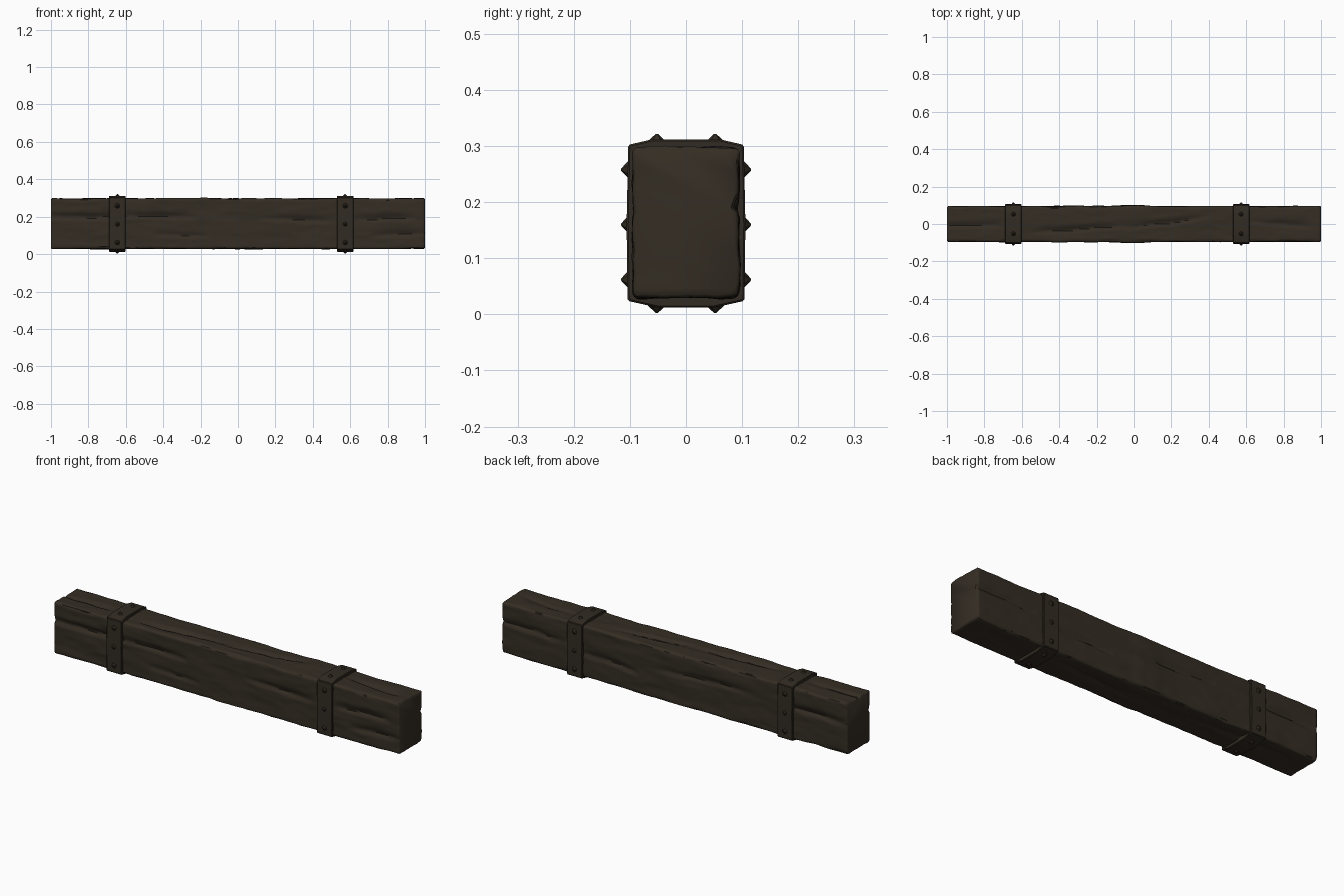
import bpy, bmesh, math
from mathutils import Vector, noise

cube = bpy.data.objects.get("Cube")
if cube:
    bpy.data.objects.remove(cube, do_unlink=True)


def material(name, color):
    m = bpy.data.materials.new(name)
    m.use_nodes = True
    m.diffuse_color = color
    m.node_tree.nodes["Principled BSDF"].inputs["Base Color"].default_value = color
    return m


wood = material("dark wood", (0.034, 0.026, 0.017, 1))
iron = material("dark iron", (0.031, 0.024, 0.016, 1))

HALF_Y, HALF_Z, MID_Z = 0.098, 0.137, 0.163
ROUND = 0.014


def finish(bm, name, mat, angle=40):
    bmesh.ops.recalc_face_normals(bm, faces=bm.faces)
    mesh = bpy.data.meshes.new(name)
    bm.to_mesh(mesh)
    bm.free()
    mesh.materials.append(mat)
    ob = bpy.data.objects.new(name, mesh)
    bpy.context.collection.objects.link(ob)
    bpy.ops.object.select_all(action='DESELECT')
    ob.select_set(True)
    bpy.context.view_layer.objects.active = ob
    bpy.ops.object.shade_smooth_by_angle(angle=math.radians(angle))
    return ob


def rounded_section(per_side_y=18, per_side_z=26, per_corner=4):
    """Rounded rectangle as (y, z, outward y, outward z)."""
    pts = []
    a, b = HALF_Y - ROUND, HALF_Z - ROUND
    corners = [(a, b), (-a, b), (-a, -b), (a, -b)]
    for i, (cy, cz) in enumerate(corners):
        for k in range(per_corner + 1):
            t = (i + k / per_corner) * math.pi / 2
            pts.append((cy + ROUND * math.cos(t), cz + ROUND * math.sin(t),
                        math.cos(t), math.sin(t)))
        ny, nz = corners[(i + 1) % 4]
        t = (i + 1) * math.pi / 2
        n = per_side_y if i % 2 == 0 else per_side_z
        for k in range(1, n):
            f = k / n
            pts.append((cy + (ny - cy) * f + ROUND * math.cos(t),
                        cz + (nz - cz) * f + ROUND * math.sin(t),
                        math.cos(t), math.sin(t)))
    return pts


# Wood cracks: side, start x, end x, start position, end position, depth
CRACKS = [
    ("front", -1.1, -0.5, 0.03, 0.035, 0.016),
    ("front", -0.55, -0.22, 0.04, 0.03, 0.014),
    ("front", 0.1, 0.5, 0.03, 0.01, 0.013),
    ("front", 0.62, 0.95, 0.02, 0.03, 0.014),
    ("front", -0.45, -0.15, -0.06, -0.07, 0.009),
    ("front", 0.7, 1.0, -0.07, -0.06, 0.012),
    ("back", -1.0, -0.6, 0.02, 0.03, 0.014),
    ("back", -0.4, 0.1, 0.04, 0.02, 0.012),
    ("back", 0.2, 0.55, -0.03, -0.01, 0.012),
    ("back", 0.65, 1.1, 0.02, 0.03, 0.013),
    ("top", -1.1, -0.7, -0.01, -0.01, 0.012),
    ("top", -0.55, 0.0, -0.05, -0.01, 0.014),
    ("top", -0.05, 0.4, -0.03, 0.035, 0.014),
    ("top", 0.6, 0.95, 0.01, -0.02, 0.010),
    ("bottom", -0.9, -0.3, 0.03, 0.01, 0.007),
    ("bottom", 0.0, 0.5, -0.02, 0.02, 0.007),
]


def side_of(ny, nz):
    if abs(ny) > abs(nz):
        return "back" if ny > 0 else "front"
    return "top" if nz > 0 else "bottom"


def carve(x, y, z, ny, nz):
    side = side_of(ny, nz)
    across = z if side in ("front", "back") else y
    # Soft hewn surface, stretched along the grain
    h = 0.004 * noise.noise(Vector((x * 5, y * 18, z * 18)))
    h += 0.002 * noise.noise(Vector((x * 14, y * 45, z * 45 + 9))) - 0.003
    for s, x0, x1, p0, p1, depth in CRACKS:
        if s == side and x0 < x < x1:
            t = (x - x0) / (x1 - x0)
            line = p0 + (p1 - p0) * t + 0.006 * noise.noise(Vector((x * 9, p0 * 50, 3)))
            d = across - line
            width = 0.007 if d < 0 else 0.02
            h -= depth * math.sin(math.pi * t) ** 0.6 * math.exp(-(d / width) ** 2)
    # Chipped corner edges
    if abs(ny) > 0.1 and abs(nz) > 0.1:
        h -= 0.006 * max(0, noise.noise(Vector((x * 8, ny * 3, nz * 3))))
    # Slight swelling in the middle of the long sides
    if abs(ny) > 0.9:
        h += 0.004 * math.exp(-(x / 0.08) ** 4)
    return h


# Beam
bm = bmesh.new()
section = rounded_section()
STEPS = 180
xs = [-0.994 + 1.988 * i / STEPS for i in range(STEPS + 1)]
rings = []
for x in xs:
    ring = []
    for y, z, ny, nz in section:
        h = carve(x, y, z, ny, nz)
        ring.append(bm.verts.new((x, y + ny * h, MID_Z + z + nz * h)))
    rings.append(ring)
# Softened ends
for end, sign in ((0, -1), (-1, 1)):
    rim = [bm.verts.new((sign, v.co.y * 0.94, MID_Z + (v.co.z - MID_Z) * 0.955))
           for v in rings[end]]
    rings.insert(0 if sign < 0 else len(rings), rim)
for r0, r1 in zip(rings, rings[1:]):
    for i in range(len(r0)):
        j = (i + 1) % len(r0)
        bm.faces.new((r0[i], r0[j], r1[j], r1[i]))
for ring in (rings[0], rings[-1]):
    bm.faces.new(ring)
finish(bm, "beam", wood, 50)

# Straps wrapped round the beam, with pointed studs
HALF_STRAP = [(0.104, 0.024), (0.106, 0.16), (0.103, 0.302), (0.06, 0.312)]
BOTTOM = [(0.05, 0.012)]
STUDS = [(s * 0.105, z, s, 0) for s in (-1, 1) for z in (0.062, 0.16, 0.258)]
STUDS += [(y, z, 0, d) for y in (-0.052, 0.052) for z, d in ((0.311, 1), (0.013, -1))]


def strap(name, cx, width=0.088):
    bm = bmesh.new()
    half = BOTTOM + HALF_STRAP
    outline = half + [(-y, z) for y, z in reversed(half)]
    face = bm.faces.new([bm.verts.new((cx - width / 2, y, z)) for y, z in outline])
    ext = bmesh.ops.extrude_face_region(bm, geom=[face])
    moved = [g for g in ext["geom"] if isinstance(g, bmesh.types.BMVert)]
    bmesh.ops.translate(bm, verts=moved, vec=(width, 0, 0))
    bmesh.ops.recalc_face_normals(bm, faces=bm.faces)
    bmesh.ops.bevel(bm, geom=list(bm.edges), offset=0.003, segments=1, affect='EDGES')
    finish(bm, name, iron, 30)

    bm = bmesh.new()
    for y, z, ny, nz in STUDS:
        n = Vector((0, ny, nz))
        rot = n.to_track_quat('Z', 'Y').to_matrix().to_4x4()
        rot.translation = Vector((cx, y, z)) + n * 0.003
        bmesh.ops.create_cone(bm, cap_ends=True, segments=6, radius1=0.018,
                              radius2=0.002, depth=0.015, matrix=rot)
    finish(bm, name + "_studs", iron, 20)


strap("right_strap", -0.645)
strap("left_strap", 0.573)
